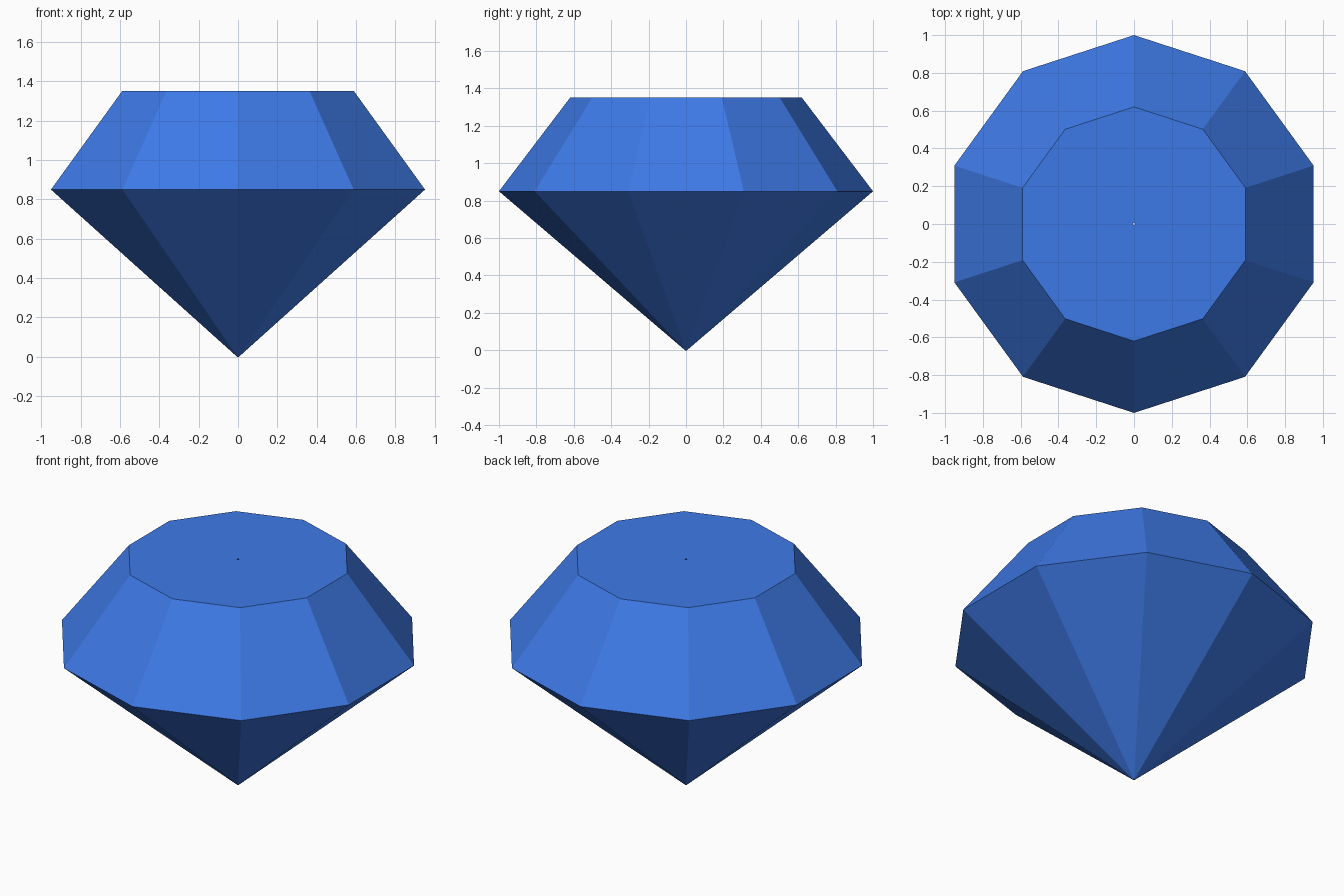
import bpy
import bmesh
from math import cos, sin, pi

cube = bpy.data.objects.get("Cube")
if cube:
    bpy.data.objects.remove(cube, do_unlink=True)

SIDES = 10
PIN = 0.005  # tiny opening at the tip and table centre

# Single blue material
blue = bpy.data.materials.new("gem_blue")
blue.use_nodes = True
color = (0.048, 0.195, 0.8, 1)
blue.diffuse_color = color
blue.node_tree.nodes["Principled BSDF"].inputs["Base Color"].default_value = color

# Profile (radius, height): tip, girdle, table edge, table centre
profile = [(PIN, 0), (1, 0.85), (0.62, 1.35), (PIN, 1.35)]

# Faceted gem: one ring per profile point, bridged with flat quads
bm = bmesh.new()
rings = []
for r, z in profile:
    angles = [pi / 2 + 2 * pi * i / SIDES for i in range(SIDES)]
    rings.append([bm.verts.new((r * cos(a), r * sin(a), z)) for a in angles])
for low, high in zip(rings, rings[1:]):
    for i in range(SIDES):
        j = (i + 1) % SIDES
        bm.faces.new((low[i], low[j], high[j], high[i]))
bm.normal_update()

mesh = bpy.data.meshes.new("gem")
bm.to_mesh(mesh)
bm.free()
mesh.materials.append(blue)
gem = bpy.data.objects.new("gem", mesh)
bpy.context.collection.objects.link(gem)
